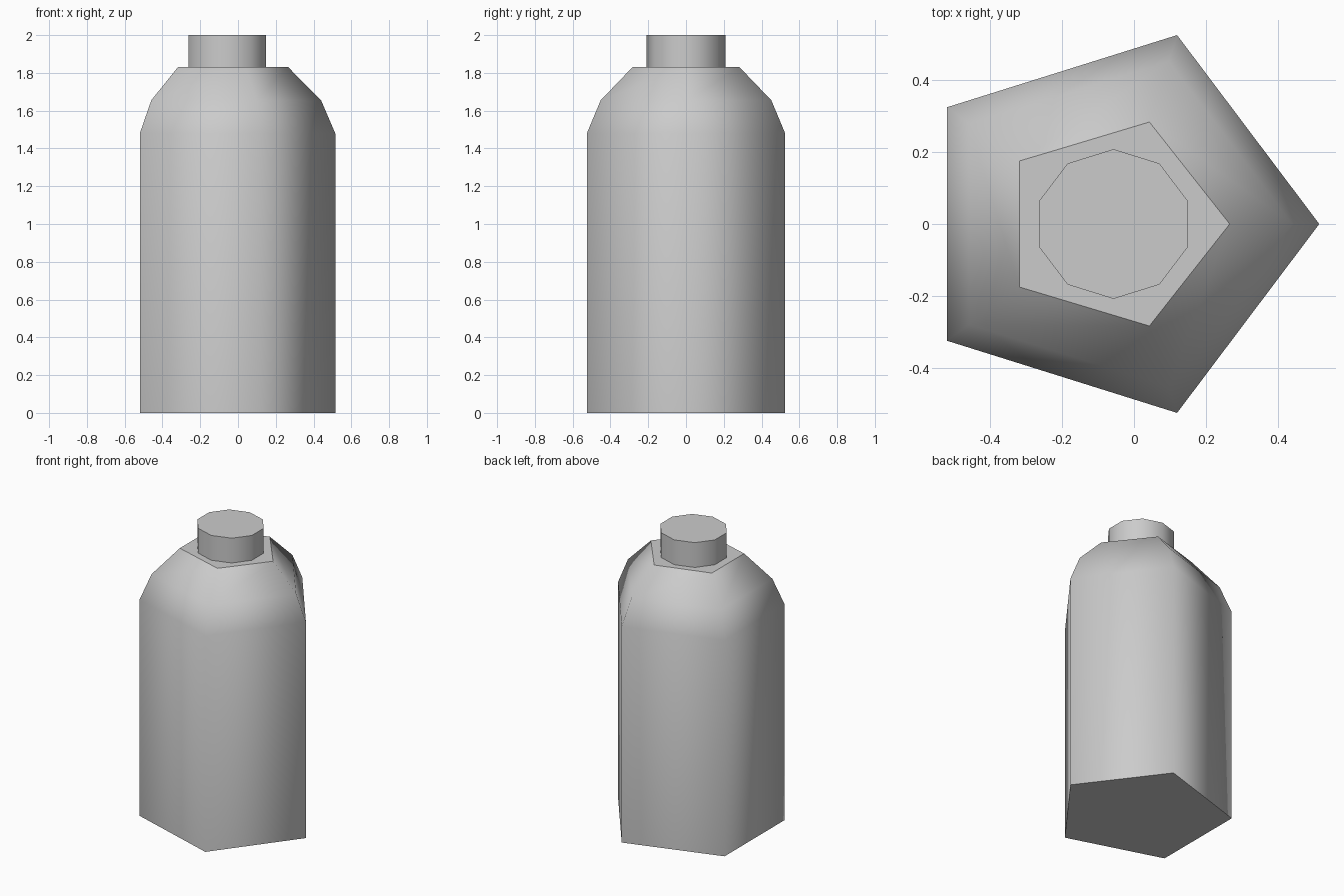
import bpy, bmesh
from math import sin, cos, tau, pi

if "Cube" in bpy.data.objects:
    bpy.data.objects.remove(bpy.data.objects["Cube"])

CX = -0.057  # shared axis of body and neck


def loft(name, sides, phase, rings):
    """Closed stack of n-gon rings, each (z, x radius, y radius)."""
    bm = bmesh.new()
    loops = []
    for z, rx, ry in rings:
        loops.append([bm.verts.new((CX + rx * cos(phase + tau * i / sides),
                                    ry * sin(phase + tau * i / sides), z))
                      for i in range(sides)])
    # smooth side walls
    for a, b in zip(loops, loops[1:]):
        for i in range(sides):
            j = (i + 1) % sides
            bm.faces.new((a[i], a[j], b[j], b[i])).smooth = True
    # flat end caps with crisp rims
    for cap in (bm.faces.new(loops[0][::-1]), bm.faces.new(loops[-1])):
        cap.smooth = False
        for e in cap.edges:
            e.smooth = False
    mesh = bpy.data.meshes.new(name)
    bm.to_mesh(mesh)
    bm.free()
    obj = bpy.data.objects.new(name, mesh)
    bpy.context.collection.objects.link(obj)
    return obj


# five-sided body with stepped shoulders
loft("bottle_body", 5, 0, [(0, 0.572, 0.552), (1.48, 0.572, 0.552),
                           (1.655, 0.497, 0.475), (1.83, 0.323, 0.298)])

# ten-sided neck
loft("bottle_neck", 10, pi / 2, [(1.83, 0.217, 0.208), (2.0, 0.217, 0.208)])
